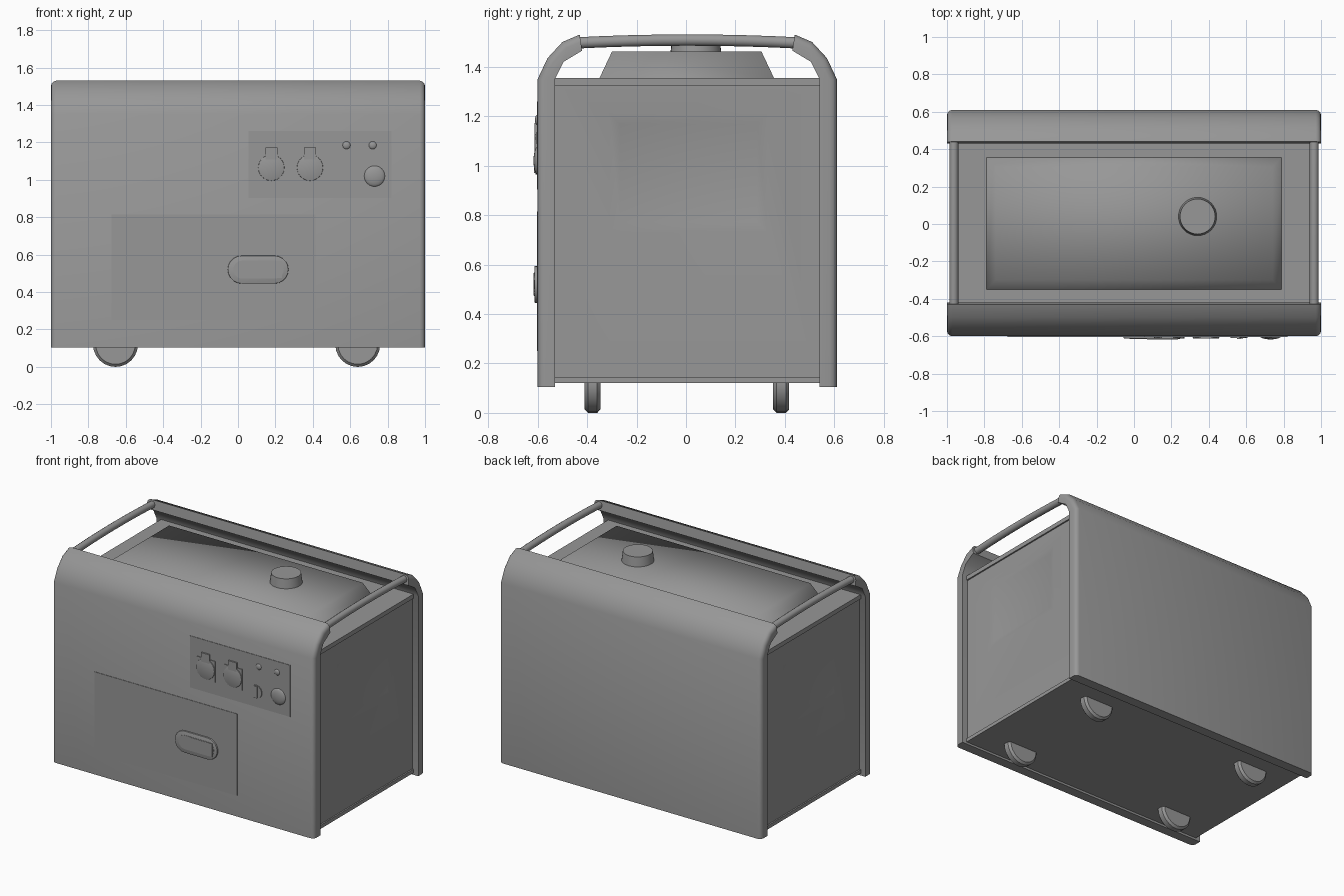
import bpy, bmesh, math
from mathutils import Matrix, Vector

cube = bpy.data.objects.get("Cube")
if cube:
    bpy.data.objects.remove(cube, do_unlink=True)

grey = bpy.data.materials.new("grey_paint")
grey.use_nodes = True
COLOUR = (0.31, 0.31, 0.31, 1)
grey.diffuse_color = COLOUR
grey.node_tree.nodes["Principled BSDF"].inputs["Base Color"].default_value = COLOUR


def finish(name, bm, angle=35):
    """Turn a bmesh into a shaded object."""
    bmesh.ops.recalc_face_normals(bm, faces=bm.faces)
    mesh = bpy.data.meshes.new(name)
    bm.to_mesh(mesh)
    bm.free()
    mesh.materials.append(grey)
    obj = bpy.data.objects.new(name, mesh)
    bpy.context.collection.objects.link(obj)
    bpy.ops.object.select_all(action='DESELECT')
    obj.select_set(True)
    bpy.context.view_layer.objects.active = obj
    bpy.ops.object.shade_smooth_by_angle(angle=math.radians(angle))
    return obj


def box(name, x, y, z, bevel=0):
    bm = bmesh.new()
    bmesh.ops.create_cube(bm, size=1)
    for v in bm.verts:
        for i, (lo, hi) in enumerate((x, y, z)):
            v.co[i] = lo if v.co[i] < 0 else hi
    if bevel:
        bmesh.ops.bevel(bm, geom=bm.edges[:], offset=bevel, segments=2,
                        affect='EDGES', profile=0.5)
    return finish(name, bm)


def prism(name, points, to_world, depth, rim=0, keep=None, segments=2):
    """Extrude a 2D outline; optionally round the far/near rims."""
    bm = bmesh.new()
    face = bm.faces.new([bm.verts.new(to_world(a, b, 0)) for a, b in points])
    step = to_world(0, 0, depth) - to_world(0, 0, 0)
    res = bmesh.ops.extrude_face_region(bm, geom=[face])
    bmesh.ops.translate(bm, vec=step, verts=[v for v in res["geom"]
                                             if isinstance(v, bmesh.types.BMVert)])
    if rim:
        edges = [e for e in bm.edges if keep(e)]
        bmesh.ops.bevel(bm, geom=edges, offset=rim, segments=segments,
                        affect='EDGES', profile=0.5)
    return finish(name, bm)


def front_plate(name, points, y_back, thick, rim=0):
    tip = y_back - thick
    return prism(name, points, lambda a, b, d: Vector((a, y_back - d, b)), thick, rim,
                 lambda e: all(abs(v.co.y - tip) < 1e-5 for v in e.verts))


def rect(x0, x1, z0, z1):
    return [(x0, z0), (x1, z0), (x1, z1), (x0, z1)]


def stadium(x0, x1, z0, z1, n=10):
    r, zc = (z1 - z0) / 2, (z0 + z1) / 2
    pts = []
    for cx, start in ((x1 - r, -90), (x0 + r, 90)):
        for i in range(n + 1):
            t = math.radians(start + 180 * i / n)
            pts.append((cx + r * math.cos(t), zc + r * math.sin(t)))
    return pts


def circle(x, z, r, n=24):
    return [(x + r * math.cos(math.tau * i / n), z + r * math.sin(math.tau * i / n))
            for i in range(n)]


# Front and back shells: curled sheet profiles with rounded ends
outer = [(0.60, 0.105), (0.60, 1.35), (0.56, 1.435), (0.50, 1.50), (0.43, 1.53)]
inner = [(0.42, 1.465), (0.495, 1.42), (0.53, 1.35), (0.53, 0.105)]
for name, side, shift in (("front_shell", -1, 0), ("back_shell", 1, 0.01)):
    def on_outer_end(e):
        a, b = e.verts
        limits = [min(abs(v.co.y - side * (p[0] + shift)) + abs(v.co.z - p[1])
                      for p in outer) for v in (a, b)]
        return (max(limits) < 1e-5 and abs(a.co.x - b.co.x) < 1e-5)
    prism(name, outer + inner,
          lambda a, b, d, s=side, k=shift: Vector((-1 + d, s * (a + k), b)),
          2, 0.028, on_outer_end, 3)

# Main body with base and top plates
box("base_plate", (-0.965, 0.965), (-0.532, 0.542), (0.12, 0.145))
box("top_plate", (-0.965, 0.965), (-0.532, 0.542), (1.325, 1.355))
body = bmesh.new()
bmesh.ops.create_cube(body, size=1)
bmesh.ops.scale(body, vec=(1.91, 1.07, 1.19), verts=body.verts)
bmesh.ops.translate(body, vec=(0, 0.005, 0.735), verts=body.verts)
# Shallow dished rectangle on each side panel
for f in [f for f in body.faces if abs(f.normal.x) > 0.9]:
    out = f.normal.copy()
    bmesh.ops.inset_region(body, faces=[f], thickness=0.1)
    for v in f.verts:
        v.co.y = 0.01 + math.copysign(0.32, v.co.y)
        v.co.z = 1.21 if v.co.z > 0.735 else 0.73
    bmesh.ops.inset_region(body, faces=[f], thickness=0.06)
    bmesh.ops.translate(body, vec=-0.012 * out, verts=f.verts)
finish("body", body)

# Fuel tank: tapered block with soft edges
tank = bmesh.new()
bmesh.ops.create_cube(tank, size=1)
for v in tank.verts:
    low = v.co.z < 0
    v.co = (math.copysign(0.79 if low else 0.74, v.co.x),
            math.copysign(0.355 if low else 0.302, v.co.y) + 0.003,
            1.35 if low else 1.462)
finish("fuel_tank", tank, 80)

# Fuel cap
cap = bmesh.new()
bmesh.ops.create_cone(cap, cap_ends=True, segments=32, radius1=0.103, radius2=0.094,
                      depth=0.07, matrix=Matrix.Translation((0.34, 0.04, 1.492)))
finish("fuel_cap", cap)

# Arched carrying bars
for name, side in (("right_bar", -1), ("left_bar", 1)):
    curve = bpy.data.curves.new(name, 'CURVE')
    curve.dimensions = '3D'
    curve.bevel_depth = 0.024
    curve.bevel_resolution = 3
    curve.use_fill_caps = True
    line = curve.splines.new('POLY')
    line.points.add(8)
    for i, p in enumerate(line.points):
        t = i / 4 - 1
        p.co = (side * 0.963, 0.005 + 0.455 * t, 1.508 - 0.012 * t * t, 1)
    curve.materials.append(grey)
    bar = bpy.data.objects.new(name, curve)
    bpy.context.collection.objects.link(bar)

# Wheels half sunk in the base
for x, side in ((-0.655, "right"), (0.64, "left")):
    for y, end in ((-0.378, "front"), (0.385, "back")):
        bm = bmesh.new()
        bmesh.ops.create_cone(bm, cap_ends=True, segments=24, radius1=0.12, radius2=0.12,
                              depth=0.065, matrix=Matrix.Translation((x, y, 0.12))
                              @ Matrix.Rotation(math.pi / 2, 4, 'X'))
        rims = [e for e in bm.edges if abs(e.verts[0].co.y - e.verts[1].co.y) < 1e-5]
        bmesh.ops.bevel(bm, geom=rims, offset=0.014, segments=1, affect='EDGES')
        finish(f"{end}_{side}_wheel", bm)

# Access door and its latch
FRONT = -0.599
front_plate("door", rect(-0.675, 0.415, 0.25, 0.815), FRONT, 0.004)
front_plate("latch_surround", stadium(-0.055, 0.27, 0.445, 0.595), FRONT, 0.014, 0.004)
front_plate("latch_inset", stadium(-0.025, 0.245, 0.472, 0.568), FRONT, 0.016)
front_plate("latch_slider", rect(0.07, 0.235, 0.475, 0.565), FRONT, 0.018)

# Control panel
front_plate("control_panel", rect(0.055, 0.82, 0.903, 1.26), FRONT, 0.004)
for i, x in enumerate((0.178, 0.385)):
    front_plate(f"socket_base_{i + 1}", rect(x - 0.072, x + 0.072, 0.99, 1.135), FRONT, 0.008)
    front_plate(f"socket_lid_{i + 1}", circle(x, 1.065, 0.07), FRONT, 0.013, 0.003)
    front_plate(f"socket_hinge_{i + 1}", rect(x - 0.032, x + 0.032, 1.11, 1.172), FRONT, 0.014)
front_plate("dial", circle(0.562, 1.01, 0.045), FRONT, 0.01)
front_plate("dial_grip", rect(0.55, 0.574, 0.97, 1.05), FRONT, 0.016)


def dome(name, x, z, r, height):
    bm = bmesh.new()
    bmesh.ops.create_uvsphere(bm, u_segments=24, v_segments=12, radius=1)
    bmesh.ops.scale(bm, vec=(r, height, r), verts=bm.verts)
    bmesh.ops.translate(bm, vec=(x, FRONT, z), verts=bm.verts)
    finish(name, bm, 60)


dome("knob", 0.73, 1.02, 0.057, 0.018)
dome("lamp_1", 0.58, 1.185, 0.022, 0.012)
dome("lamp_2", 0.72, 1.185, 0.022, 0.012)
